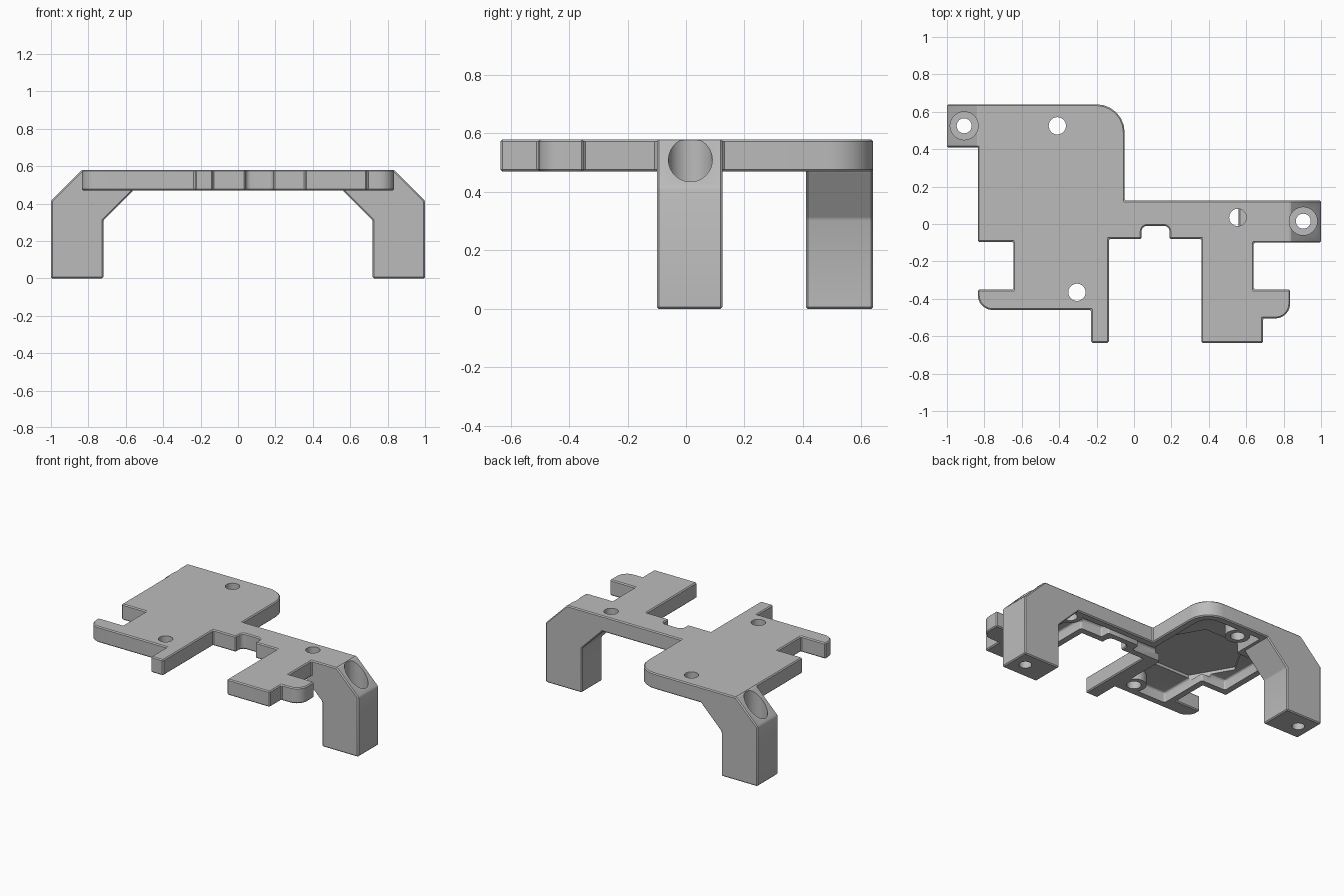
import bpy
import bmesh
import math
from mathutils import Vector

cube = bpy.data.objects.get("Cube")
if cube:
    bpy.data.objects.remove(cube, do_unlink=True)

grey = bpy.data.materials.new("mid_grey")
grey.use_nodes = True
grey.diffuse_color = (0.5, 0.5, 0.5, 1)
grey.node_tree.nodes["Principled BSDF"].inputs["Base Color"].default_value = (0.5, 0.5, 0.5, 1)

PLATE_LOW, PLATE_TOP = 0.47, 0.58
CHAMFER = 0.007


def rounded(points, steps=6):
    """Outline from (x, y) points; a third value rounds that square corner."""
    out = []
    for i, p in enumerate(points):
        corner = Vector(p[:2])
        if len(p) == 2:
            out.append(corner)
            continue
        u = (Vector(points[i - 1][:2]) - corner).normalized()
        v = (Vector(points[(i + 1) % len(points)][:2]) - corner).normalized()
        centre = corner + p[2] * (u + v)
        for k in range(steps + 1):
            t = math.pi / 2 * k / steps
            out.append(centre - p[2] * (v * math.cos(t) + u * math.sin(t)))
    return out


def prism(name, outline, low, high, axis="z", bevel=0, segments=1):
    """Closed solid from an outline, along z, or along y for a front profile."""
    bm = bmesh.new()
    rings = []
    for h in (low, high):
        rings.append([bm.verts.new((a, b, h) if axis == "z" else (a, h, b))
                      for a, b in outline])
    bm.faces.new(rings[0][::-1])
    bm.faces.new(rings[1])
    for i in range(len(outline)):
        bm.faces.new((rings[0][i - 1], rings[0][i], rings[1][i], rings[1][i - 1]))
    bmesh.ops.recalc_face_normals(bm, faces=bm.faces)
    if bevel:
        sharp = [e for e in bm.edges if e.calc_face_angle(0) > math.radians(35)]
        bmesh.ops.bevel(bm, geom=sharp, offset=bevel, segments=segments,
                        profile=0.5, affect="EDGES")
    mesh = bpy.data.meshes.new(name)
    bm.to_mesh(mesh)
    bm.free()
    mesh.materials.append(grey)
    ob = bpy.data.objects.new(name, mesh)
    bpy.context.collection.objects.link(ob)
    return ob


def cylinder(name, x, y, radius, low, high, sides=40):
    ring = [(x + radius * math.cos(math.tau * k / sides),
             y + radius * math.sin(math.tau * k / sides)) for k in range(sides)]
    return prism(name, ring, low, high)


def volume(mesh):
    bm = bmesh.new()
    bm.from_mesh(mesh)
    result = bm.calc_volume()
    bm.free()
    return result


def combine(ob, other, operation):
    """Boolean that is kept only when the volume changes plausibly."""
    sign = 1 if operation == "UNION" else -1
    limit = volume(other.data) * 1.01
    for solver in ("MANIFOLD", "EXACT"):
        mod = ob.modifiers.new("join", "BOOLEAN")
        mod.operation, mod.solver, mod.object = operation, solver, other
        bpy.context.view_layer.update()
        graph = bpy.context.evaluated_depsgraph_get()
        mesh = bpy.data.meshes.new_from_object(ob.evaluated_get(graph))
        ob.modifiers.remove(mod)
        change = sign * (volume(mesh) - volume(ob.data))
        if 1e-7 < change <= limit:
            ob.data = mesh
            break
    bpy.data.objects.remove(other, do_unlink=True)


# Plate
plate_outline = rounded([
    (-0.835, 0.64), (-0.835, -0.095), (-0.645, -0.095), (-0.645, -0.35),
    (-0.835, -0.35), (-0.835, -0.46, 0.08), (-0.23, -0.46), (-0.23, -0.635),
    (-0.135, -0.635), (-0.135, -0.08), (0.04, -0.08), (0.04, -0.01, 0.03),
    (0.19, -0.01, 0.03), (0.19, -0.08), (0.36, -0.08), (0.36, -0.635),
    (0.69, -0.635), (0.69, -0.505), (0.835, -0.505, 0.08), (0.835, -0.35),
    (0.64, -0.35), (0.64, -0.1), (0.835, -0.1), (0.835, 0.125),
    (-0.05, 0.125), (-0.05, 0.64, 0.15)])
bracket = prism("bracket_plate_with_legs", plate_outline, PLATE_LOW, PLATE_TOP,
                bevel=CHAMFER)

# Underside pocket with rounded walls
pocket_outline = rounded([
    (-0.54, 0.59), (-0.54, 0.36), (-0.785, 0.36), (-0.785, -0.045),
    (-0.595, -0.045), (-0.595, -0.41), (-0.24, -0.41), (-0.24, -0.03),
    (-0.01, -0.03), (-0.01, 0.035), (0.24, 0.035), (0.24, -0.03),
    (0.41, -0.03), (0.41, -0.585), (0.59, -0.585), (0.59, -0.14),
    (0.54, -0.14), (0.54, 0.075), (-0.1, 0.075), (-0.1, 0.59, 0.1)])
combine(bracket, prism("pocket_cutter", pocket_outline, 0.4, 0.54, bevel=0.015,
                       segments=3), "DIFFERENCE")

# Shallow hexagonal recess in the pocket floor
combine(bracket, cylinder("hexagon_cutter", -0.435, 0.1, 0.31, 0.52, 0.56, 6),
        "DIFFERENCE")

# Screw bosses and their holes
for x, y in ((-0.41, 0.525), (-0.305, -0.365), (0.555, 0.035)):
    combine(bracket, cylinder("boss", x, y, 0.08, PLATE_LOW, 0.565), "UNION")
    combine(bracket, cylinder("hole_cutter", x, y, 0.046, 0.4, 0.7), "DIFFERENCE")

# Legs with angled shoulders
leg_profile = [(1, 0), (0.72, 0), (0.72, 0.31), (0.56, PLATE_LOW),
               (0.56, 0.52), (0.835, PLATE_TOP), (1, 0.415)]
for side, front, back in ((-1, 0.41, 0.64), (1, -0.1, 0.125)):
    leg = prism("leg", [(side * x, z) for x, z in leg_profile], front, back, "y",
                bevel=CHAMFER)
    combine(bracket, leg, "UNION")

# Counterbored bolt holes down the legs
for x, y in ((-0.908, 0.525), (0.905, 0.015)):
    combine(bracket, cylinder("bore_cutter", x, y, 0.075, 0.1, 0.7), "DIFFERENCE")
    combine(bracket, cylinder("bolt_cutter", x, y, 0.04, -0.1, 0.2), "DIFFERENCE")

# Shading
bpy.ops.object.select_all(action="DESELECT")
bracket.select_set(True)
bpy.context.view_layer.objects.active = bracket
bpy.ops.object.shade_smooth_by_angle(angle=math.radians(25))
